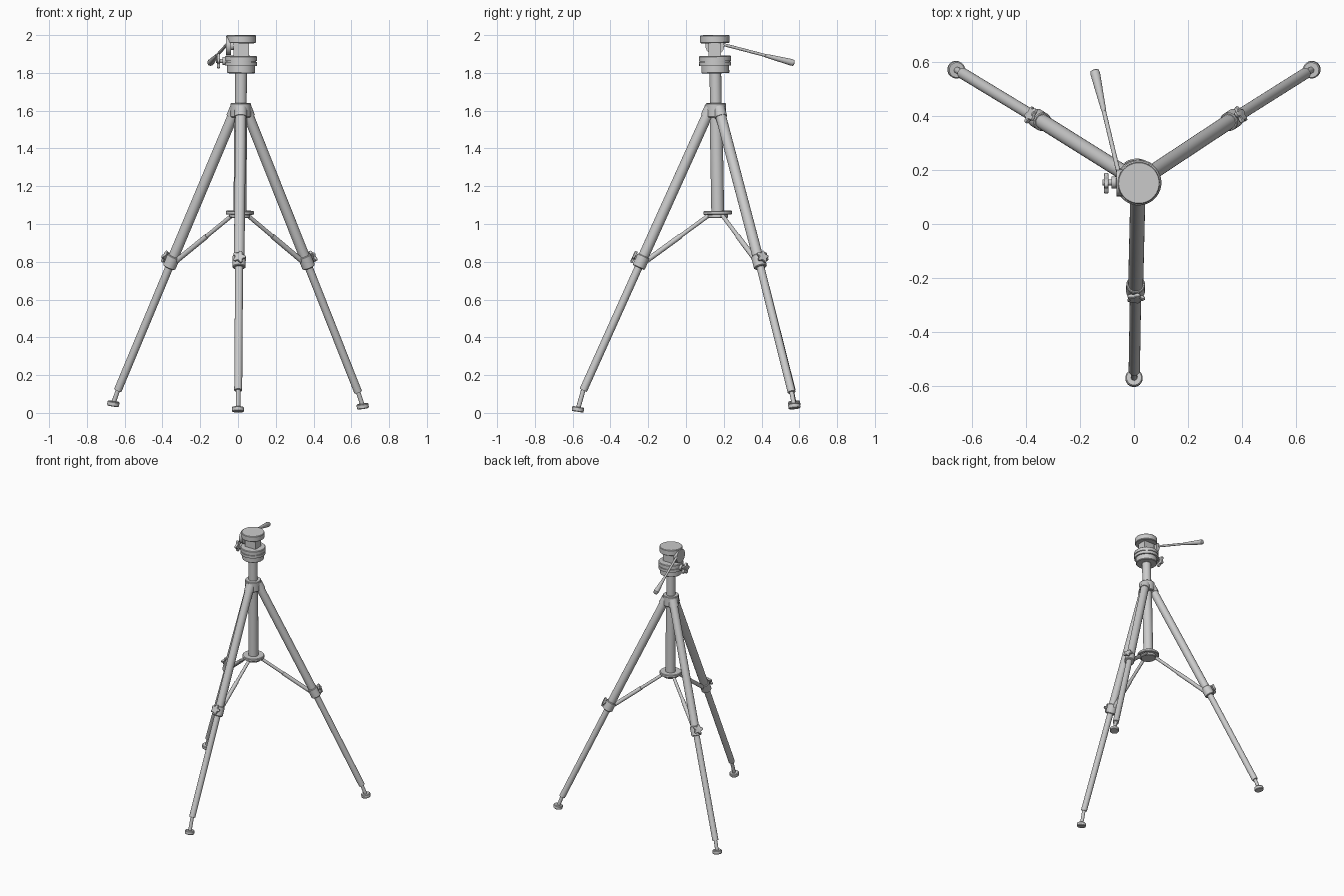
import bpy
import bmesh
from math import cos, sin, tau, radians
from mathutils import Vector

cube = bpy.data.objects.get("Cube")
if cube:
    bpy.data.objects.remove(cube, do_unlink=True)

metal = bpy.data.materials.new("light_grey_metal")
GREY = (0.6, 0.6, 0.6, 1)
metal.diffuse_color = GREY
metal.use_nodes = True
metal.node_tree.nodes["Principled BSDF"].inputs["Base Color"].default_value = GREY


def lathe(name, start, direction, profile, sides=32, lobes=0):
    """Turn (distance along axis, radius) pairs around an axis, with optional lobes."""
    start, direction = Vector(start), Vector(direction).normalized()
    turn = direction.to_track_quat('Z', 'Y')
    bm = bmesh.new()
    rings = []
    for along, radius in profile:
        ring = []
        for i in range(sides):
            a = tau * i / sides
            r = radius * (1 + 0.2 * cos(lobes * a)) if lobes else radius
            ring.append(bm.verts.new(start + turn @ Vector((r * cos(a), r * sin(a), along))))
        rings.append(ring)
    for low, high in zip(rings, rings[1:]):
        for i in range(sides):
            j = (i + 1) % sides
            bm.faces.new((low[i], low[j], high[j], high[i]))
    bm.faces.new(rings[0][::-1])
    bm.faces.new(rings[-1])
    mesh = bpy.data.meshes.new(name)
    bm.to_mesh(mesh)
    bm.free()
    mesh.materials.append(metal)
    obj = bpy.data.objects.new(name, mesh)
    bpy.context.collection.objects.link(obj)
    bpy.ops.object.select_all(action='DESELECT')
    obj.select_set(True)
    bpy.context.view_layer.objects.active = obj
    bpy.ops.object.shade_smooth_by_angle(angle=radians(35))


def tube(name, p, q, radius, sides=24):
    d = Vector(q) - Vector(p)
    lathe(name, p, d, [(0, radius), (d.length, radius)], sides)


def axis(z):
    """Centre of the slightly leaning column at a height."""
    return Vector((0.001 + 0.0085 * z, 0.186 - 0.017 * z, z))


UP = axis(1) - axis(0)


def stack(name, profile):
    """Turned part on the column; profile holds (height, radius) pairs."""
    z0 = profile[0][0]
    lathe(name, axis(z0), UP, [(z - z0, r) for z, r in profile])


# Centre column, collar and brace hub
stack("lower_column", [(1.05, 0.034), (1.6, 0.034)])
stack("upper_column", [(1.58, 0.031), (1.82, 0.031)])
stack("leg_collar", [(1.565, 0.05), (1.57, 0.054), (1.636, 0.054), (1.64, 0.051)])
stack("brace_hub", [(1.032, 0.05), (1.036, 0.054), (1.05, 0.054), (1.05, 0.072),
                    (1.053, 0.075), (1.066, 0.075), (1.07, 0.071)])

# Head
stack("head_base", [(1.798, 0.07), (1.802, 0.074), (1.838, 0.074), (1.838, 0.085),
                    (1.858, 0.085), (1.858, 0.079), (1.863, 0.079), (1.863, 0.085),
                    (1.886, 0.085), (1.89, 0.081)])
stack("top_plate", [(1.958, 0.074), (1.962, 0.078), (1.996, 0.078), (2.0, 0.075)])
bpy.ops.mesh.primitive_cube_add(size=1, location=axis(1.922))
neck = bpy.context.object
neck.name = "head_neck"
neck.scale = (0.084, 0.066, 0.08)
neck.data.materials.append(metal)

# Tilt bracket on the right side of the head
side = axis(1.945)
tube("tilt_bracket", side + Vector((-0.082, 0, 0)), side + Vector((-0.055, 0, 0)), 0.05)
tube("tilt_axle", side + Vector((-0.06, 0, 0)), side, 0.025)

# Pan handle with tapered grip
grip_start, grip_end = Vector((-0.112, 0.42, 1.892)), Vector((-0.147, 0.572, 1.852))
tube("handle_rod", (-0.057, 0.19, 1.952), grip_start, 0.008, 16)
length = (grip_end - grip_start).length
lathe("handle_grip", grip_start, grip_end - grip_start,
      [(0, 0.009), (length * 0.9, 0.018), (length * 0.98, 0.016), (length, 0.01)])

# Pan lock knob
lock, right = axis(1.863), Vector((-1, 0, 0))
tube("lock_boss", lock + right * 0.07, lock + right * 0.1, 0.022)
tube("lock_stem", lock + right * 0.09, lock + right * 0.134, 0.011)
lathe("lock_knob", lock + right * 0.111, right,
      [(0, 0.031), (0.003, 0.034), (0.015, 0.034), (0.018, 0.031)], 60, 5)

# Legs: name, clamp centre, end of lower tube, foot centre
legs = [("front", (0.006, -0.238, 0.8), (0.001, -0.544, 0.12), (0, -0.572, 0.02)),
        ("left", (0.363, 0.387, 0.8), (0.636, 0.559, 0.11), (0.66, 0.573, 0.037)),
        ("right", (-0.352, 0.387, 0.8), (-0.636, 0.559, 0.12), (-0.66, 0.573, 0.05))]
for name, clamp, tip, foot in legs:
    clamp, tip, foot = Vector(clamp), Vector(tip), Vector(foot)
    out = (foot - axis(0)) * Vector((1, 1, 0))
    out.normalize()
    top = axis(1.605) + out * 0.033
    down = (clamp - top).normalized()
    tube(name + "_leg_socket", top - down * 0.01, top + down * 0.042, 0.033)
    tube(name + "_upper_leg", top, clamp, 0.028)
    tube(name + "_lower_leg", clamp, tip, 0.021)
    tube(name + "_foot_stem", tip, foot, 0.012, 16)

    # Foot pad, leaning a little towards the leg
    lean = (UP - out * 0.17).normalized()
    lathe(name + "_foot", foot - lean * 0.014, lean,
          [(0, 0.029), (0.004, 0.032), (0.022, 0.032), (0.026, 0.028)])

    # Clamp with star knob on its outer side
    lathe(name + "_clamp", clamp - down * 0.035, down,
          [(0, 0.032), (0.004, 0.035), (0.064, 0.035), (0.068, 0.031)])
    normal = (out - down * out.dot(down)).normalized()
    hold = clamp - down * 0.008
    tube(name + "_knob_stem", hold, hold + normal * 0.05, 0.013, 16)
    lathe(name + "_knob", hold + normal * 0.038, normal,
          [(0, 0.026), (0.003, 0.029), (0.012, 0.029), (0.015, 0.025)], 60, 5)

    # Brace from the hub to the clamp, thicker at its outer end
    inner = axis(1.044) + out * 0.05
    outer = clamp - down * 0.018 - normal * 0.025
    middle = inner.lerp(outer, 0.45)
    tube(name + "_brace_inner", inner, middle, 0.011, 12)
    tube(name + "_brace_outer", middle, outer, 0.014, 12)
